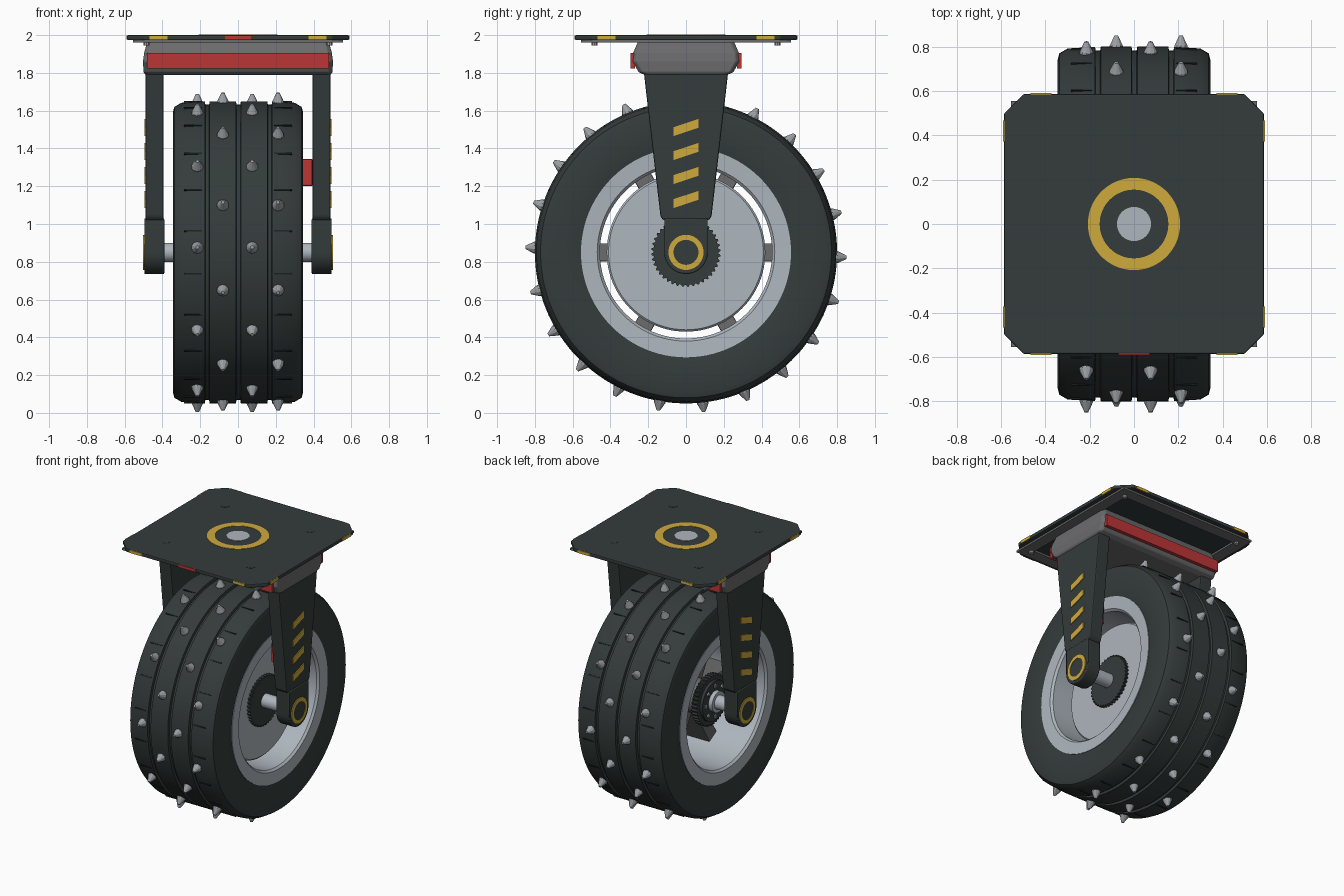
import bpy, bmesh, math
from mathutils import Matrix, Vector

if "Cube" in bpy.data.objects:
    bpy.data.objects.remove(bpy.data.objects["Cube"])

AXLE_Z = 0.85


def material(name, r, g, b):
    m = bpy.data.materials.new(name)
    m.diffuse_color = (r, g, b, 1)
    m.use_nodes = True
    m.node_tree.nodes["Principled BSDF"].inputs["Base Color"].default_value = m.diffuse_color
    return m


DARK = material("charcoal", 0.034, 0.045, 0.043)
BLACK = material("near black", 0.012, 0.016, 0.016)
GREY = material("housing grey", 0.15, 0.15, 0.155)
RIM = material("rim silver", 0.42, 0.465, 0.51)
SPIKE = material("spike steel", 0.33, 0.35, 0.37)
YELLOW = material("marking yellow", 0.62, 0.40, 0.045)
RED = material("warning red", 0.50, 0.035, 0.037)


def finish(name, bm, mat, smooth=False, bevel=0):
    bmesh.ops.recalc_face_normals(bm, faces=bm.faces)
    me = bpy.data.meshes.new(name)
    bm.to_mesh(me)
    bm.free()
    me.materials.append(mat)
    ob = bpy.data.objects.new(name, me)
    bpy.context.collection.objects.link(ob)
    if bevel:
        mod = ob.modifiers.new("bevel", "BEVEL")
        mod.width, mod.segments, mod.limit_method = bevel, 2, 'ANGLE'
    if smooth:
        bpy.context.view_layer.objects.active = ob
        ob.select_set(True)
        bpy.ops.object.shade_smooth_by_angle(angle=math.radians(32))
        ob.select_set(False)
    return ob


def add_box(bm, lo, hi, rot=None):
    lo, hi = Vector(lo), Vector(hi)
    m = Matrix.Translation((lo + hi) / 2) @ Matrix.Diagonal((*(hi - lo), 1))
    bmesh.ops.create_cube(bm, size=1, matrix=rot @ m if rot else m)


def box(name, lo, hi, mat, bevel=0):
    bm = bmesh.new()
    add_box(bm, lo, hi)
    return finish(name, bm, mat, bevel=bevel)


def add_prism(bm, rings):
    """Skin equal-length point rings and cap both ends."""
    vs = [[bm.verts.new(p) for p in ring] for ring in rings]
    n = len(vs[0])
    for a, b in zip(vs, vs[1:]):
        for i in range(n):
            bm.faces.new((a[i], a[(i + 1) % n], b[(i + 1) % n], b[i]))
    bm.faces.new(vs[0])
    bm.faces.new(vs[-1])


def side_prism(bm, yz, x0, x1):
    add_prism(bm, [[(x, y, z) for y, z in yz] for x in (x0, x1)])


def lathe(name, profile, mat, steps=96, axis='X', center=(0, 0, AXLE_Z), smooth=True):
    """Revolve a closed (along axis, radius) profile."""
    bm = bmesh.new()
    rings = []
    for k in range(steps):
        a = math.tau * k / steps
        c, s = math.cos(a), math.sin(a)
        pts = [(d, r * c, r * s) if axis == 'X' else (r * c, r * s, d) for d, r in profile]
        rings.append([bm.verts.new(Vector(p) + Vector(center)) for p in pts])
    n = len(profile)
    for k in range(steps):
        a, b = rings[k], rings[(k + 1) % steps]
        for i in range(n):
            j = (i + 1) % n
            bm.faces.new((a[i], a[j], b[j], b[i]))
    bmesh.ops.remove_doubles(bm, verts=bm.verts, dist=1e-5)
    return finish(name, bm, mat, smooth)


def disc(name, d0, d1, r, mat, steps=48, r0=0.0, **kw):
    return lathe(name, [(d0, r0), (d0, r), (d1, r), (d1, r0)], mat, steps, **kw)


def wheel_rot(a):
    """Turn about the axle; local -y points outward at angle a above the front."""
    return Matrix.Translation((0, 0, AXLE_Z)) @ Matrix.Rotation(-a, 4, 'X')


# --- tyre with three tread grooves and rounded shoulders
tread = [(-0.335, 0.55), (-0.344, 0.60), (-0.345, 0.74), (-0.337, 0.77), (-0.30, 0.792)]
for g in (-0.163, 0.002, 0.168):
    tread += [(g - 0.013, 0.80), (g - 0.010, 0.782), (g + 0.010, 0.782), (g + 0.013, 0.80)]
tread += [(0.30, 0.792), (0.337, 0.77), (0.345, 0.74), (0.344, 0.60), (0.335, 0.55)]
lathe("tyre", tread, DARK, 110)

# --- thin sipes across the outer tread blocks
bm = bmesh.new()
for k in range(22):
    rot = wheel_rot(math.tau * (k + 0.5) / 22)
    for s in (-1, 1):
        x = sorted((s * 0.19, s * 0.285))
        add_box(bm, (x[0], -0.8005, -0.004), (x[1], -0.78, 0.004), rot)
finish("tread_sipes", bm, BLACK)

# --- spikes, four staggered rows of eleven
bm = bmesh.new()
for row, x in enumerate((-0.215, -0.08, 0.075, 0.212)):
    for k in range(11):
        a = math.radians(1.8) + math.tau * (k + 0.5 * (row % 2)) / 11
        for r0, r1, b, t in ((0.785, 0.805, 0.033, 0.031), (0.805, 0.85, 0.031, 0.009)):
            m = (wheel_rot(a) @ Matrix.Translation((x, -(r0 + r1) / 2, 0))
                 @ Matrix.Rotation(math.pi / 2, 4, 'X'))
            bmesh.ops.create_cone(bm, cap_ends=True, segments=10, radius1=b, radius2=t,
                                  depth=r1 - r0, matrix=m)
finish("tyre_spikes", bm, SPIKE)

# --- rim barrel with lips, recessed wheel disc, spokes
lathe("rim", [(-0.34, 0.556), (-0.335, 0.47), (-0.32, 0.456), (0.32, 0.456),
              (0.335, 0.47), (0.34, 0.556)], RIM)
lathe("wheel_disc", [(0.16, 0), (0.16, 0.42), (0.19, 0.42), (0.20, 0.41), (0.20, 0)], RIM)
bm = bmesh.new()
for k in range(6):
    add_box(bm, (-0.06, -0.46, -0.048), (0.158, -0.08, 0.048), wheel_rot(math.tau * k / 6))
finish("wheel_spokes", bm, GREY, bevel=0.006)

# --- hub, toothed rings, bolts, axle
disc("hub_core", -0.2, 0.17, 0.12, GREY)
disc("hub_flange", -0.235, -0.15, 0.145, DARK)
for name, x0, x1 in (("outer_toothed_ring", 0.19, 0.222), ("inner_toothed_ring", -0.215, -0.17)):
    bm = bmesh.new()
    ring = [(r * math.cos(math.tau * (k + o) / 40), AXLE_Z + r * math.sin(math.tau * (k + o) / 40))
            for k in range(40) for r, o in ((0.172, 0), (0.183, 0.25), (0.183, 0.5), (0.172, 0.75))]
    side_prism(bm, ring, x0, x1)
    finish(name, bm, DARK)
bm = bmesh.new()
for k in range(8):
    rot = wheel_rot(math.tau * k / 8)
    add_box(bm, (-0.245, -0.123, -0.011), (-0.23, -0.101, 0.011), rot)
finish("hub_bolts", bm, SPIKE)
disc("hub_collar", -0.265, -0.23, 0.075, RIM)
disc("axle", -0.42, 0.42, 0.05, RIM, 32)

# --- fork legs with axle ends, rings and slanted stripes on both sides
for s, side in ((1, "right"), (-1, "left")):
    bm = bmesh.new()
    side_prism(bm, [(-0.225, 1.82), (-0.20, 1.60), (-0.135, 1.04), (-0.12, 1.02), (0.12, 1.02),
                    (0.135, 1.04), (0.20, 1.60), (0.225, 1.82)], s * 0.395, s * 0.49)
    finish(side + "_fork_leg", bm, DARK, bevel=0.008)
    bm = bmesh.new()
    arc = [(0.115 * math.cos(a), AXLE_Z + 0.115 * math.sin(a))
           for a in [-math.pi * k / 16 for k in range(17)]]
    side_prism(bm, [(0.115, 1.03)] + arc + [(-0.115, 1.03)], s * 0.39, s * 0.496)
    finish(side + "_axle_end", bm, DARK, True, bevel=0.006)
    disc(side + "_axle_ring", s * 0.49, s * 0.502, 0.093, YELLOW, r0=0.066)
    disc(side + "_axle_cap", s * 0.49, s * 0.499, 0.068, DARK)
    bm = bmesh.new()
    for z in (1.13, 1.257, 1.384, 1.511):
        side_prism(bm, [(-0.065, z - 0.045), (0.065, z - 0.002), (0.065, z + 0.045),
                        (-0.065, z + 0.002)], s * 0.488, s * 0.496)
    finish(side + "_stripes", bm, YELLOW)

box("leg_warning_block", (0.338, -0.1, 1.2), (0.396, 0.1, 1.345), RED, 0.01)

# --- crown housing: stacked chamfered outlines
def outline(hx, hy, c, z):
    return [(hx, hy - c, z), (hx - c, hy, z), (c - hx, hy, z), (-hx, hy - c, z),
            (-hx, c - hy, z), (c - hx, -hy, z), (hx - c, -hy, z), (hx, c - hy, z)]


bm = bmesh.new()
add_prism(bm, [outline(0.488, 0.215, 0.015, 1.788), outline(0.50, 0.25, 0.02, 1.803),
               outline(0.503, 0.283, 0.02, 1.86), outline(0.497, 0.28, 0.02, 1.905),
               outline(0.478, 0.25, 0.02, 1.975)])
finish("crown_housing", bm, GREY, bevel=0.006)
for s, side in ((-1, "front"), (1, "back")):
    y = sorted((s * 0.27, s * 0.295))
    box(side + "_red_panel", (-0.483, y[0], 1.822), (0.483, y[1], 1.905), RED)

# --- mounting plate with cut corners, underside frame and bolts
bm = bmesh.new()
add_prism(bm, [outline(0.587, 0.587, 0.09, z) for z in (1.973, 1.9995)])
finish("mounting_plate", bm, DARK, bevel=0.006)
bm = bmesh.new()
for s in (-1, 1):
    y = sorted((s * 0.47, s * 0.555))
    add_box(bm, (-0.555, y[0], 1.96), (0.555, y[1], 1.975))
    add_box(bm, (y[0], -0.47, 1.96), (y[1], 0.47, 1.975))
finish("underside_frame", bm, GREY)
for sx in (-1, 1):
    for sy in (-1, 1):
        disc("underside_bolt", 1.945, 1.965, 0.016, SPIKE, 8, axis='Z',
             center=(sx * 0.485, sy * 0.485, 0), smooth=False)
        disc("plate_bolt", 1.99, 2.001, 0.03, DARK, 24, axis='Z', center=(sx * 0.345, sy * 0.345, 0))

# --- edge markings on all four sides, red one at front
bm = bmesh.new()
for k in range(4):
    for x in (-0.42, 0.42):
        add_box(bm, (x - 0.048, -0.591, 1.976), (x + 0.048, -0.584, 1.997),
                Matrix.Rotation(k * math.pi / 2, 4, 'Z'))
finish("edge_markings", bm, YELLOW)
box("front_edge_marking", (-0.07, -0.591, 1.976), (0.07, -0.584, 1.997), RED)

# --- swivel ring and pin on top
disc("swivel_ring", 1.99, 2.002, 0.208, YELLOW, 64, r0=0.155, axis='Z', center=(0, 0, 0))
disc("swivel_pin", 1.99, 2.002, 0.077, RIM, 48, axis='Z', center=(0, 0, 0))
